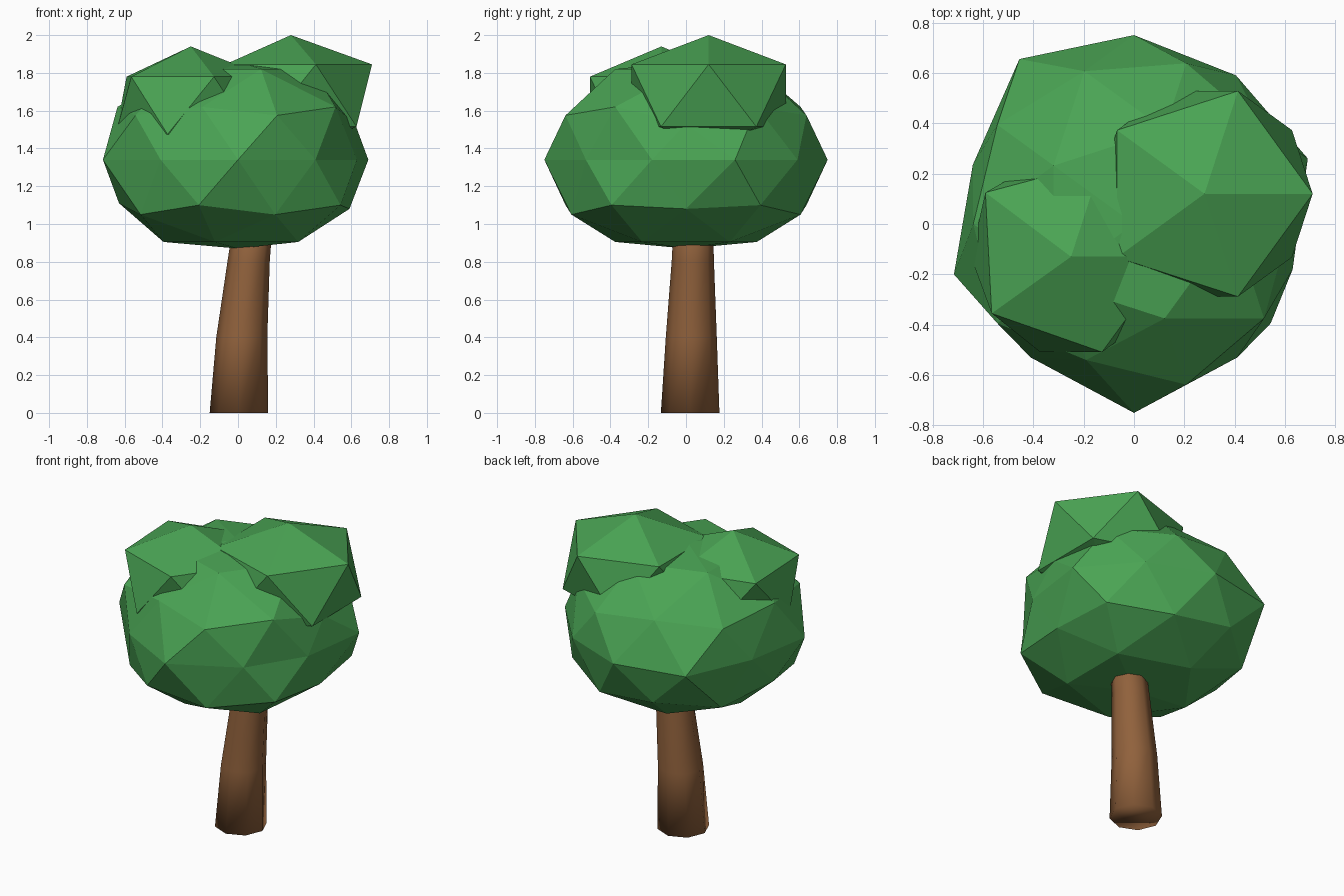
import bpy, bmesh, math
from mathutils import Vector

if "Cube" in bpy.data.objects:
    bpy.data.objects.remove(bpy.data.objects["Cube"])


def material(name, rgb):
    m = bpy.data.materials.new(name)
    m.diffuse_color = (*rgb, 1.0)
    m.use_nodes = True
    m.node_tree.nodes["Principled BSDF"].inputs["Base Color"].default_value = m.diffuse_color
    return m


leaf_green = material("leaf green", (0.068, 0.37, 0.088))
bark_brown = material("bark brown", (0.28, 0.12, 0.045))


def add_object(name, bm, mat, smooth=False):
    bmesh.ops.recalc_face_normals(bm, faces=bm.faces)
    for f in bm.faces:
        f.smooth = smooth
    mesh = bpy.data.meshes.new(name)
    bm.to_mesh(mesh)
    bm.free()
    mesh.materials.append(mat)
    ob = bpy.data.objects.new(name, mesh)
    bpy.context.collection.objects.link(ob)
    return ob


def foliage(name, subdivisions, centre, radius, heights, nudges=()):
    """Low-poly leaf ball: each ring of the icosphere gets its own height."""
    bm = bmesh.new()
    bmesh.ops.create_icosphere(bm, subdivisions=subdivisions, radius=1.0)
    for v in bm.verts:
        level = min(heights, key=lambda h: abs(h - v.co.z))
        v.co = Vector((centre[0] + v.co.x * radius,
                       centre[1] + v.co.y * radius, heights[level]))
    # uneven corners: pull the nearest corner to each given point
    for point in nudges:
        p = Vector(point)
        min(bm.verts, key=lambda v: (v.co - p).length).co = p
    return add_object(name, bm, leaf_green)


# Main crown
foliage("main_crown", 2, (0, 0), 0.75,
        {-1.0: 0.87, -0.851: 0.905, -0.526: 1.05, -0.447: 1.10, 0.0: 1.34,
         0.447: 1.575, 0.526: 1.62, 0.851: 1.82, 1.0: 1.86},
        [(-0.64, 0.235, 1.34), (0.63, -0.18, 1.34), (-0.41, -0.53, 1.34),
         (0.41, -0.53, 1.34), (-0.455, 0.655, 1.34), (0.405, 0.59, 1.34),
         (0.69, 0.26, 1.34), (-0.715, -0.2, 1.34), (0.62, 0.0, 1.53),
         (0.59, 0.0, 1.08), (-0.63, 0.0, 1.11), (-0.19, -0.54, 1.62)])

# Two smaller leaf clumps on top
foliage("right_clump", 1, (0.28, 0.12), 0.48,
        {-1.0: 1.37, -0.447: 1.515, 0.447: 1.845, 1.0: 2.0})
foliage("left_clump", 1, (-0.25, -0.13), 0.445,
        {-1.0: 1.32, -0.447: 1.475, 0.447: 1.78, 1.0: 1.94},
        [(-0.59, 0.125, 1.78), (-0.565, -0.355, 1.78)])

# Bent, tapering trunk: (x, y, z, radius) per ring
SIDES = 8
rings = [(0.005, 0.022, 0.0, 0.155), (0.02, 0.028, 0.4, 0.135),
         (0.056, 0.036, 0.8, 0.112), (0.09, 0.04, 1.1, 0.10)]
bm = bmesh.new()
loops = []
for x, y, z, r in rings:
    loops.append([bm.verts.new((x + r * math.cos(2 * math.pi * i / SIDES),
                                y + r * math.sin(2 * math.pi * i / SIDES), z))
                  for i in range(SIDES)])
for low, high in zip(loops, loops[1:]):
    for i in range(SIDES):
        j = (i + 1) % SIDES
        bm.faces.new((low[i], low[j], high[j], high[i]))
bm.faces.new(loops[0][::-1])
bm.faces.new(loops[-1])
add_object("trunk", bm, bark_brown, smooth=True)
